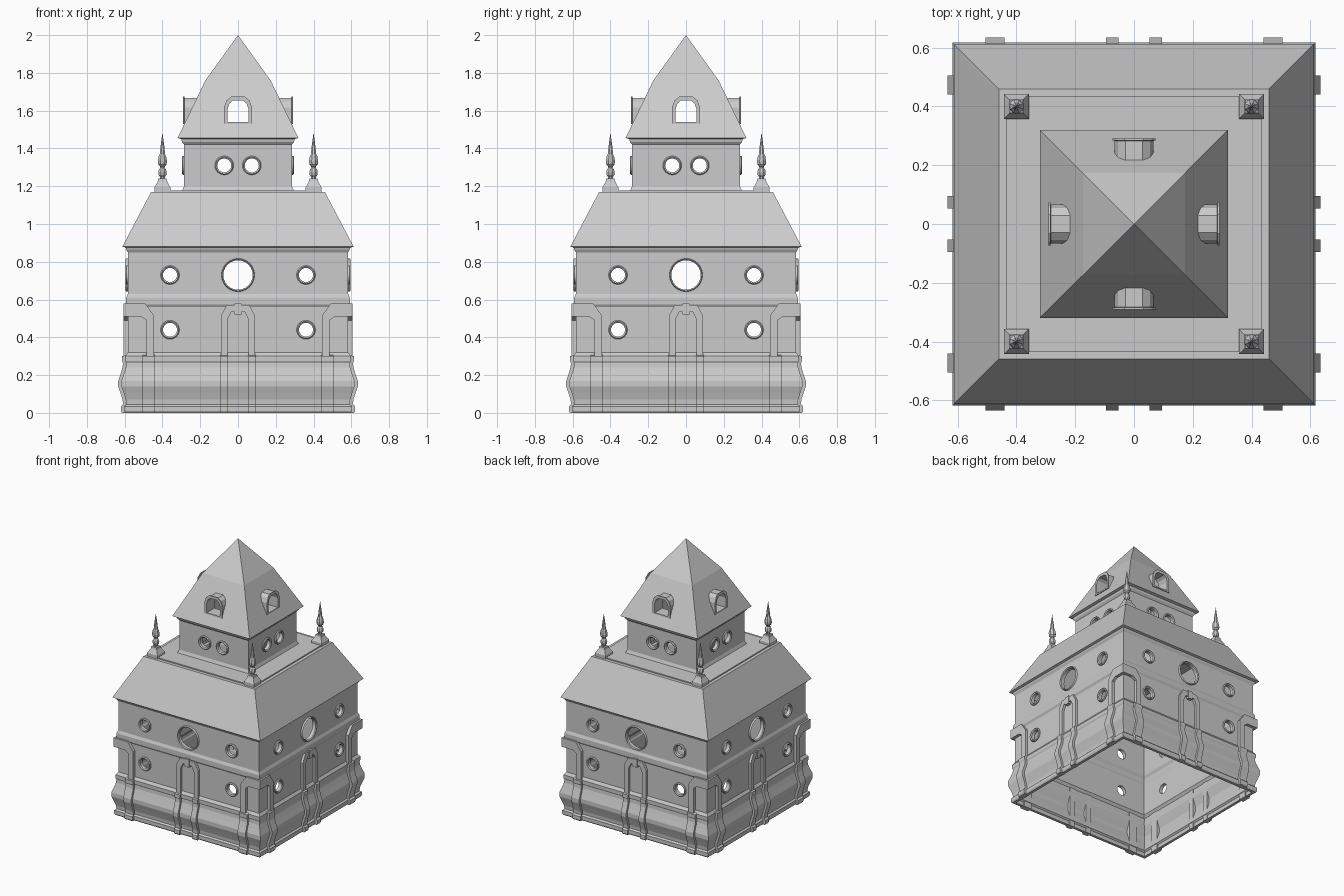
import bpy, bmesh
from math import sin, cos, pi, sqrt

if "Cube" in bpy.data.objects:
    bpy.data.objects.remove(bpy.data.objects["Cube"])


def finish(name, bm, smooth=None):
    bmesh.ops.recalc_face_normals(bm, faces=bm.faces)
    me = bpy.data.meshes.new(name)
    bm.to_mesh(me)
    bm.free()
    ob = bpy.data.objects.new(name, me)
    bpy.context.collection.objects.link(ob)
    bpy.context.view_layer.objects.active = ob
    if smooth:
        bpy.ops.object.select_all(action='DESELECT')
        ob.select_set(True)
        bpy.ops.object.shade_smooth_by_angle(angle=smooth)
    return ob


def on_face(u, d, z, k):
    """Facade coordinates (along, outward, up) to world, side k of four."""
    x, y = u, -d
    for _ in range(k):
        x, y = -y, x
    return (x, y, z)


def bridge(bm, rings, closed=False):
    """Join successive vertex rings; a ring of one vertex is a tip."""
    pairs = list(zip(rings, rings[1:]))
    if closed:
        pairs.append((rings[-1], rings[0]))
    for a, b in pairs:
        n = max(len(a), len(b))
        for i in range(n):
            j = (i + 1) % n
            if len(b) == 1:
                bm.faces.new((a[i], a[j], b[0]))
            elif len(a) == 1:
                bm.faces.new((a[0], b[j], b[i]))
            else:
                bm.faces.new((a[i], a[j], b[j], b[i]))


def lathe_ring(bm, r, z, n, cx=0, cy=0):
    if r == 0:
        return [bm.verts.new((cx, cy, z))]
    s = r * sqrt(2) if n == 4 else r
    return [bm.verts.new((cx + s * cos(pi / n + 2 * pi * i / n),
                          cy + s * sin(pi / n + 2 * pi * i / n), z)) for i in range(n)]


def prism(bm, pts, d0, d1, k):
    """Outline (u, z) extruded outward from d0 to d1."""
    a, b = ([bm.verts.new(on_face(u, d, z, k)) for u, z in pts] for d in (d0, d1))
    bridge(bm, [a, b])
    bm.faces.new(a)
    bm.faces.new(b)


def frame(bm, stages, k):
    """Closed ring swept through (outline, depth) stages."""
    bridge(bm, [[bm.verts.new(on_face(u, d, z, k)) for u, z in o] for o, d in stages], True)


def circle(u, z, r, n=24):
    return [(u + r * cos(2 * pi * i / n), z + r * sin(2 * pi * i / n)) for i in range(n)]


def arch(w, z0, z1):
    h = z1 - z0
    return [(-w, z0), (w, z0), (w, z0 + .62 * h), (.82 * w, z0 + .86 * h), (.45 * w, z1),
            (-.45 * w, z1), (-.82 * w, z0 + .86 * h), (-w, z0 + .62 * h)]


# Hollow tower shell, open underneath
bulge = [(.597, 0), (.603, .01), (.603, .035), (.592, .045), (.594, .07), (.605, .105),
         (.617, .14), (.617, .17), (.605, .205), (.594, .24), (.592, .265), (.597, .275), (.597, .30)]
upper = [(.583, .32), (.583, .56), (.592, .575), (.592, .61), (.583, .63), (.583, .85),
         (.592, .865), (.595, .875), (.612, .88), (.46, 1.17), (.435, 1.17), (.435, 1.178),
         (.295, 1.178), (.285, 1.20), (.285, 1.42), (.297, 1.435), (.30, 1.45), (.32, 1.455),
         (.173, 1.76), (0, 2.0)]
outer = bulge + upper
inner = [(max(r - .02, 0), z - (.02 if 1.1 < z < 1.21 else .03 if z > 1.9 else 0))
         for r, z in reversed(outer)]
bm = bmesh.new()
outs = [lathe_ring(bm, r, z, 4) for r, z in outer]
ins = [lathe_ring(bm, r, z, 4) for r, z in inner]
bridge(bm, outs)
bridge(bm, ins)
bridge(bm, [outs[0], ins[-1]])
shell = finish("tower_shell", bm)

# Window openings, cut straight through in both directions
small = [(u, z, .037) for u in (-.36, .36) for z in (.44, .73)] + [(-.073, 1.31, .037), (.073, 1.31, .037)]
rounds = small + [(0, .73, .078)]
for k in (0, 1):
    bm = bmesh.new()
    for u, z, r in rounds:
        prism(bm, circle(u, z, r), -1, 1, k)
    prism(bm, arch(.055, 1.54, 1.655), -1, 1, k)
    cutter = finish("window_cutter", bm)
    cutter.hide_render = True
    mod = shell.modifiers.new("windows", 'BOOLEAN')
    mod.operation = 'DIFFERENCE'
    mod.solver = 'EXACT'
    mod.object = cutter
    bpy.context.view_layer.objects.active = shell
    bpy.ops.object.modifier_apply(modifier=mod.name)
    bpy.data.objects.remove(cutter)

# Round window frames
bm = bmesh.new()
for k in range(4):
    for u, z, r in rounds:
        d = .285 if z > 1 else .583
        t = .013 if r < .05 else .01
        frame(bm, [(circle(u, z, r + t), d - .01), (circle(u, z, r + t), d + .006),
                   (circle(u, z, r + t * .6), d + .012), (circle(u, z, r), d + .006),
                   (circle(u, z, r), d - .02)], k)
finish("round_window_frames", bm, .6)

# Arched dormers on the spire, each with a raised front lip
bm = bmesh.new()
for k in range(4):
    body, lip, hole = arch(.066, 1.535, 1.668), arch(.073, 1.53, 1.676), arch(.055, 1.54, 1.655)
    frame(bm, [(body, .20), (body, .283), (lip, .285), (lip, .291), (hole, .291), (hole, .20)], k)
finish("dormers", bm)

# Curved pilasters following the plinth
bm = bmesh.new()
for k in range(4):
    for a, b in ((.052, .095), (.44, .505)):
        for s in (-1, 1):
            prof = [(d + .017, z) for d, z in bulge] + [(.575, .31), (.575, 0)]
            sides = [[bm.verts.new(on_face(s * u, d, z, k)) for d, z in prof] for u in (a, b)]
            bridge(bm, sides)
            bm.faces.new(sides[0])
            bm.faces.new(sides[1])
finish("plinth_pilasters", bm)

# Door surrounds at mid-wall and half arches meeting at the corners
door = [(.09, .30), (.09, .515), (.06, .572), (-.06, .572), (-.09, .515), (-.09, .30),
        (-.055, .30), (-.055, .495), (-.035, .535), (.035, .535), (.055, .495), (.055, .30)]
corner = [(.445, .30), (.445, .515), (.49, .578), (.605, .578), (.605, .51),
          (.515, .51), (.485, .49), (.485, .30)]
bm = bmesh.new()
for k in range(4):
    prism(bm, door, .575, .601, k)
    prism(bm, [(-.018, .52), (.018, .52), (.018, .58), (-.018, .58)], .575, .606, k)
    for s in (-1, 1):
        prism(bm, [(s * u, z) for u, z in corner], .575, .605, k)
finish("arch_surrounds", bm)

# Corner pinnacles: square pedestal and turned spike
pedestal = [(.042, 1.165), (.042, 1.195), (.036, 1.205), (.025, 1.225), (.022, 1.24), (0, 1.24)]
spike = [(.012, 1.235), (.014, 1.25), (.022, 1.26), (.024, 1.275), (.020, 1.29), (.013, 1.297),
         (.014, 1.305), (.024, 1.315), (.026, 1.335), (.021, 1.36), (.015, 1.37), (.011, 1.41), (0, 1.485)]
bm = bmesh.new()
for x in (-.4, .4):
    for y in (-.4, .4):
        for prof, n in ((pedestal, 4), (spike, 8)):
            rings = [lathe_ring(bm, r, z, n, x, y) for r, z in prof]
            bridge(bm, rings)
            bm.faces.new(rings[0])
finish("corner_pinnacles", bm)
